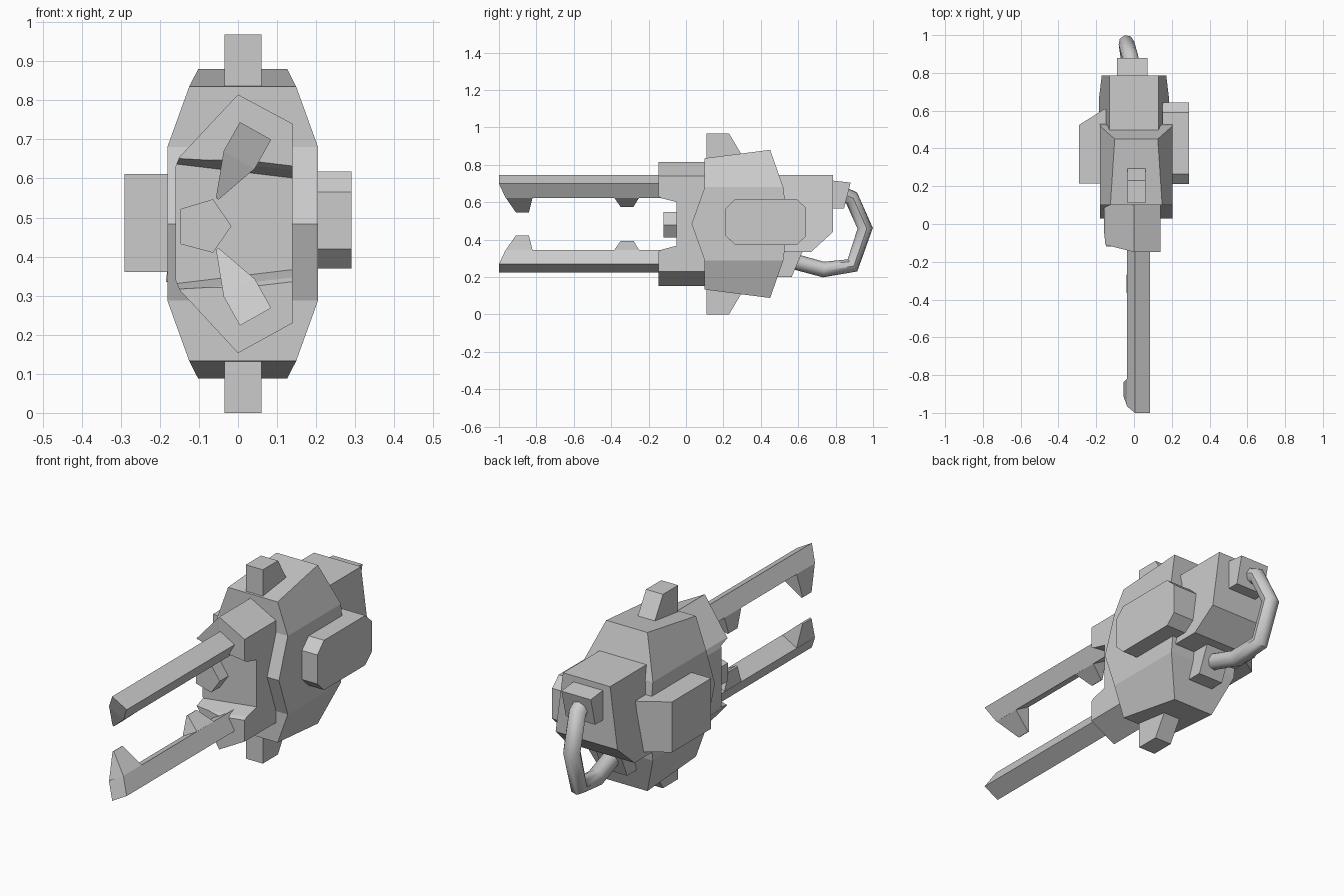
import bpy, bmesh
from mathutils import Vector

if "Cube" in bpy.data.objects:
    bpy.data.objects.remove(bpy.data.objects["Cube"])

MID = 0.484  # height of the mirror plane between upper and lower halves


def flip(points):
    return [(x, y, 2 * MID - z) for x, y, z in points]


def loft(name, rings, mirrored=False):
    """Skin a list of equal-length point rings and cap both ends."""
    bm = bmesh.new()
    rows = [[bm.verts.new(p) for p in (flip(r) if mirrored else r)] for r in rings]
    n = len(rows[0])
    for a, b in zip(rows, rows[1:]):
        for i in range(n):
            j = (i + 1) % n
            bm.faces.new((a[i], a[j], b[j], b[i]))
    bm.faces.new(rows[0])
    bm.faces.new(rows[-1])
    bmesh.ops.recalc_face_normals(bm, faces=bm.faces)
    mesh = bpy.data.meshes.new(name)
    bm.to_mesh(mesh)
    bm.free()
    ob = bpy.data.objects.new(name, mesh)
    bpy.context.collection.objects.link(ob)
    return ob


def side_prism(name, yz, x0, x1, mirrored=False):
    return loft(name, [[(x, y, z) for y, z in yz] for x in (x0, x1)], mirrored)


# Main body: stacked four-point rings (front y/z/half width, back y/z/half width)
cx = 0.012
half = [(0.10, 0.835, 0.137, 0.45, 0.88, 0.114),
        (0.10, 0.68, 0.193, 0.52, 0.68, 0.193),
        (0.03, MID, 0.193, 0.545, MID, 0.193)]
rows = half + [(a, 2 * MID - b, c, d, 2 * MID - e, f) for a, b, c, d, e, f in half[1::-1]]
loft("main_body", [[(cx - hf, yf, zf), (cx + hf, yf, zf), (cx + hb, yb, zb), (cx - hb, yb, zb)]
                   for yf, zf, hf, yb, zb, hb in rows])

# Front shroud: hexagonal block with its left front slanted, slotted across
right = [(0, 0.815), (0.14, 0.74), (0.14, 0.23), (0, 0.153)]
left = [(0, 0.153), (-0.15, 0.315), (-0.16, 0.34), (-0.16, 0.63), (-0.15, 0.655), (0, 0.815)]
outline = right + left[1:-1]
bm = bmesh.new()
front = [bm.verts.new((x, -0.148 - 0.25 * min(x, 0), z)) for x, z in outline]
back = [bm.verts.new((x, 0.14, z)) for x, z in outline]
n = len(outline)
for i in range(n):
    j = (i + 1) % n
    bm.faces.new((front[i], front[j], back[j], back[i]))
bm.faces.new(front[:4])
bm.faces.new(front[3:] + front[:1])
bm.faces.new(back)
bmesh.ops.recalc_face_normals(bm, faces=bm.faces)
mesh = bpy.data.meshes.new("front_shroud")
bm.to_mesh(mesh)
bm.free()
shroud = bpy.data.objects.new("front_shroud", mesh)
bpy.context.collection.objects.link(shroud)


def slot_ring(x, h):
    up = [(-0.2, h + 0.05), (-0.13, h + 0.008), (-0.052, h - 0.012)]
    return [(x, y, MID + d) for y, d in up] + [(x, y, MID - d) for y, d in up[::-1]]


cutter = loft("slot_cutter", [slot_ring(-0.30, 0.182), slot_ring(0.30, 0.11)])
cutter.hide_render = True
cutter.hide_viewport = True
cut = shroud.modifiers.new("slot", 'BOOLEAN')
cut.operation = 'DIFFERENCE'
cut.solver = 'EXACT'
cut.object = cutter

# Long toothed arms: u runs inward, v across the arm, both in the tilted section
IN, ACROSS, OUTER = Vector((-0.49, -0.87)), Vector((0.87, -0.49)), Vector((0.045, 0.722))


def arm_point(u, v, y):
    p = OUTER + IN * u + ACROSS * v
    return (p.x, y, p.y)


W, D = 0.046, 0.087
for label, low in (("upper", False), ("lower", True)):
    def section(ys):
        return [arm_point(0, -W, ys[0]), arm_point(0, W, ys[0]),
                arm_point(D, W, ys[1]), arm_point(D, -W, ys[1])]
    loft(label + "_arm", [section((-1.0, -0.965)), section((0.0, 0.0))], low)
    for part, y0, y1, e0, e1, u in (("tip_hook", -0.965, -0.82, -0.91, -0.84, 0.20),
                                    ("inner_tooth", -0.385, -0.25, -0.35, -0.28, 0.166)):
        base = [arm_point(D - 0.002, -W, y0), arm_point(D - 0.002, W, y0),
                arm_point(D - 0.002, W, y1), arm_point(D - 0.002, -W, y1)]
        ridge = [arm_point(u, -0.004, e0), arm_point(u, 0.004, e0),
                 arm_point(u, 0.004, e1), arm_point(u, -0.004, e1)]
        loft(f"{label}_{part}", [base, ridge], low)

    # Posts above and below the body
    side_prism(label + "_post",
               [(0.11, 0.968), (0.23, 0.968), (0.30, 0.85), (0.30, 0.80), (0.11, 0.80)],
               -0.034, 0.06, low)

# Short central stub inside the slot
stub = [(-0.147, 0.522), (-0.064, 0.547), (-0.017, 0.478), (-0.064, 0.41), (-0.147, 0.432)]
loft("centre_stub", [[(x, y, z) for x, z in stub] for y in (-0.12, 0.0)])

# Side housings
side_prism("right_housing",
           [(0.265, 0.618), (0.59, 0.618), (0.642, 0.57), (0.642, 0.418),
            (0.59, 0.37), (0.265, 0.37), (0.212, 0.42), (0.212, 0.565)], 0.15, 0.29)
plan = [(-0.29, 0.215), (-0.29, 0.525), (-0.155, 0.61), (-0.10, 0.61), (-0.10, 0.215)]
loft("left_housing", [[(x, y, z) for x, y in plan] for z in (0.36, 0.612)])

# Rear block: narrower at the top, undercut at the back
block = [(0.40, 0.745), (0.785, 0.745), (0.785, 0.44), (0.67, 0.335), (0.40, 0.335)]
loft("rear_block", [[(s * (0.13 + (0.745 - z) * 0.134), y, z) for y, z in block]
                    for s in (-1, 1)])

# Hose sockets
side_prism("upper_socket", [(0.77, 0.717), (0.88, 0.705), (0.845, 0.567), (0.77, 0.567)], -0.09, 0.072)
side_prism("lower_socket", [(0.45, 0.20), (0.565, 0.20), (0.625, 0.34), (0.45, 0.34)], -0.07, 0.07)

# Hose swept along a short path
path = [(-0.01, 0.83, 0.645), (-0.02, 0.886, 0.622), (-0.04, 0.958, 0.46),
        (-0.03, 0.89, 0.262), (-0.015, 0.735, 0.24), (0.0, 0.57, 0.285)]
curve = bpy.data.curves.new("hose", 'CURVE')
curve.dimensions = '3D'
curve.bevel_depth = 0.042
curve.bevel_resolution = 2
curve.use_fill_caps = True
spline = curve.splines.new('POLY')
spline.points.add(len(path) - 1)
for pt, co in zip(spline.points, path):
    pt.co = (*co, 1)
hose = bpy.data.objects.new("hose", curve)
bpy.context.collection.objects.link(hose)
bpy.context.view_layer.objects.active = hose
hose.select_set(True)
bpy.ops.object.convert(target='MESH')
bpy.ops.object.shade_smooth_by_angle(angle=0.8)
